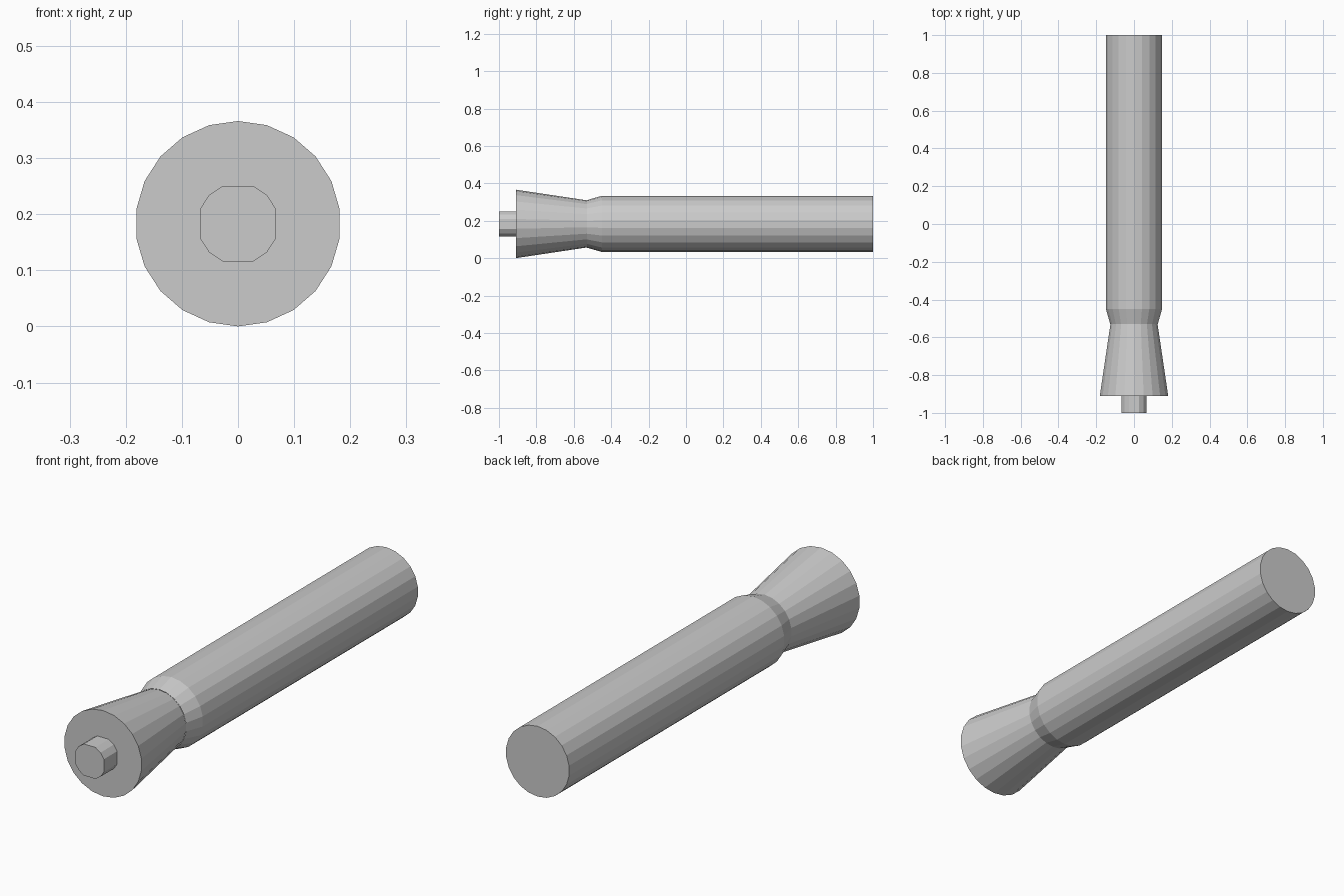
import bpy, bmesh
from math import cos, sin, radians

if "Cube" in bpy.data.objects:
    bpy.data.objects.remove(bpy.data.objects["Cube"])

AXIS_Z = 0.183


def lathe(name, profile, angles, cap_front=True, cap_back=True):
    """Skin rings of (y, radius) around the long axis, flat shaded."""
    bm = bmesh.new()
    rings = [[bm.verts.new((r * cos(radians(a)), y, AXIS_Z + r * sin(radians(a))))
              for a in angles] for y, r in profile]
    n = len(angles)
    for a, b in zip(rings, rings[1:]):
        for i in range(n):
            j = (i + 1) % n
            bm.faces.new((a[i], a[j], b[j], b[i]))
    if cap_front:
        bm.faces.new(rings[0])
    if cap_back:
        bm.faces.new(rings[-1])
    bmesh.ops.recalc_face_normals(bm, faces=bm.faces)
    # Open shells: make sure the walls face outward
    bm.normal_update()
    wall = next(f for f in bm.faces if len(f.verts) == 4)
    c = wall.calc_center_median()
    if wall.normal.x * c.x + wall.normal.z * (c.z - AXIS_Z) < 0:
        bmesh.ops.reverse_faces(bm, faces=bm.faces)
    mesh = bpy.data.meshes.new(name)
    bm.to_mesh(mesh)
    bm.free()
    obj = bpy.data.objects.new(name, mesh)
    bpy.context.collection.objects.link(obj)
    return obj


round_angles = [90 + 360 * i / 22 for i in range(22)]
# Small stub: a square with two-step rounded corners
stub_angles = [q * 90 + a for q in range(4) for a in (22, 45, 68)]

# Long tube with tapered neck
lathe("tube_body", [(-0.53, 0.127), (-0.45, 0.15), (1.0, 0.15)],
      round_angles, cap_front=False)
# Flared head
lathe("flared_head", [(-0.91, 0.183), (-0.53, 0.126)],
      round_angles, cap_back=False)
# End stub
lathe("end_stub", [(-1.0, 0.0725), (-0.91, 0.0725)],
      stub_angles, cap_back=False)
